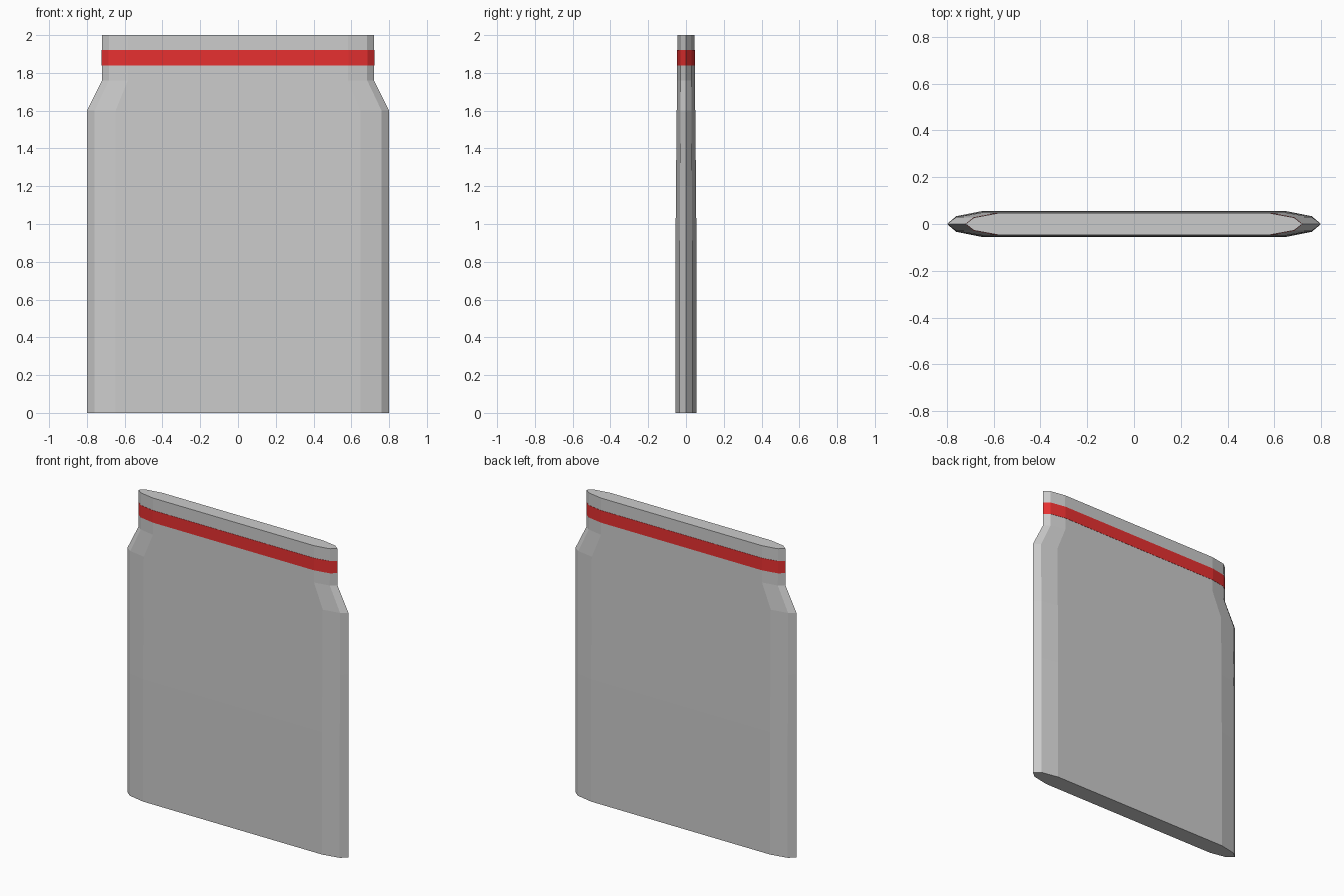
import bpy, bmesh

if "Cube" in bpy.data.objects:
    bpy.data.objects.remove(bpy.data.objects["Cube"])

# Half cross-section: (fraction of half width, fraction of half depth)
SECTION = [(1.0, 0.0), (0.95, 0.6), (0.81, 1.0)]


def ring_points(half_w, half_d):
    quarter = [(x * half_w, y * half_d) for x, y in SECTION]
    upper = quarter + [(-x, y) for x, y in reversed(quarter)]
    lower = [(x, -y) for x, y in reversed(upper[1:-1])]
    return upper + lower


def loft(name, levels, material=None, caps=True):
    """Skin pointed-oval rings given as (z, half width, half depth)."""
    bm = bmesh.new()
    rings = [[bm.verts.new((x, y, z)) for x, y in ring_points(w, d)]
             for z, w, d in levels]
    n = len(rings[0])
    for a, b in zip(rings, rings[1:]):
        for i in range(n):
            j = (i + 1) % n
            bm.faces.new((a[i], a[j], b[j], b[i]))
    if caps:
        bm.faces.new(rings[0][::-1])
        bm.faces.new(rings[-1])
    bmesh.ops.recalc_face_normals(bm, faces=bm.faces)
    mesh = bpy.data.meshes.new(name)
    bm.to_mesh(mesh)
    bm.free()
    obj = bpy.data.objects.new(name, mesh)
    bpy.context.collection.objects.link(obj)
    if material:
        mesh.materials.append(material)
    return obj


# Flat pouch body with slight bulge, shoulders and a narrower neck
loft("pouch_body", [
    (0.00, 0.80, 0.056), (0.40, 0.80, 0.056), (0.80, 0.80, 0.056),
    (1.20, 0.80, 0.053), (1.60, 0.80, 0.049),
    (1.76, 0.72, 0.047), (2.00, 0.72, 0.046)])

# Red seal stripe around the neck
red = bpy.data.materials.new("red")
red.diffuse_color = (0.8, 0.03, 0.03, 1)
red.use_nodes = True
red.node_tree.nodes["Principled BSDF"].inputs["Base Color"].default_value = red.diffuse_color
loft("seal_stripe", [(1.84, 0.7215, 0.048), (1.92, 0.7215, 0.048)], red)
